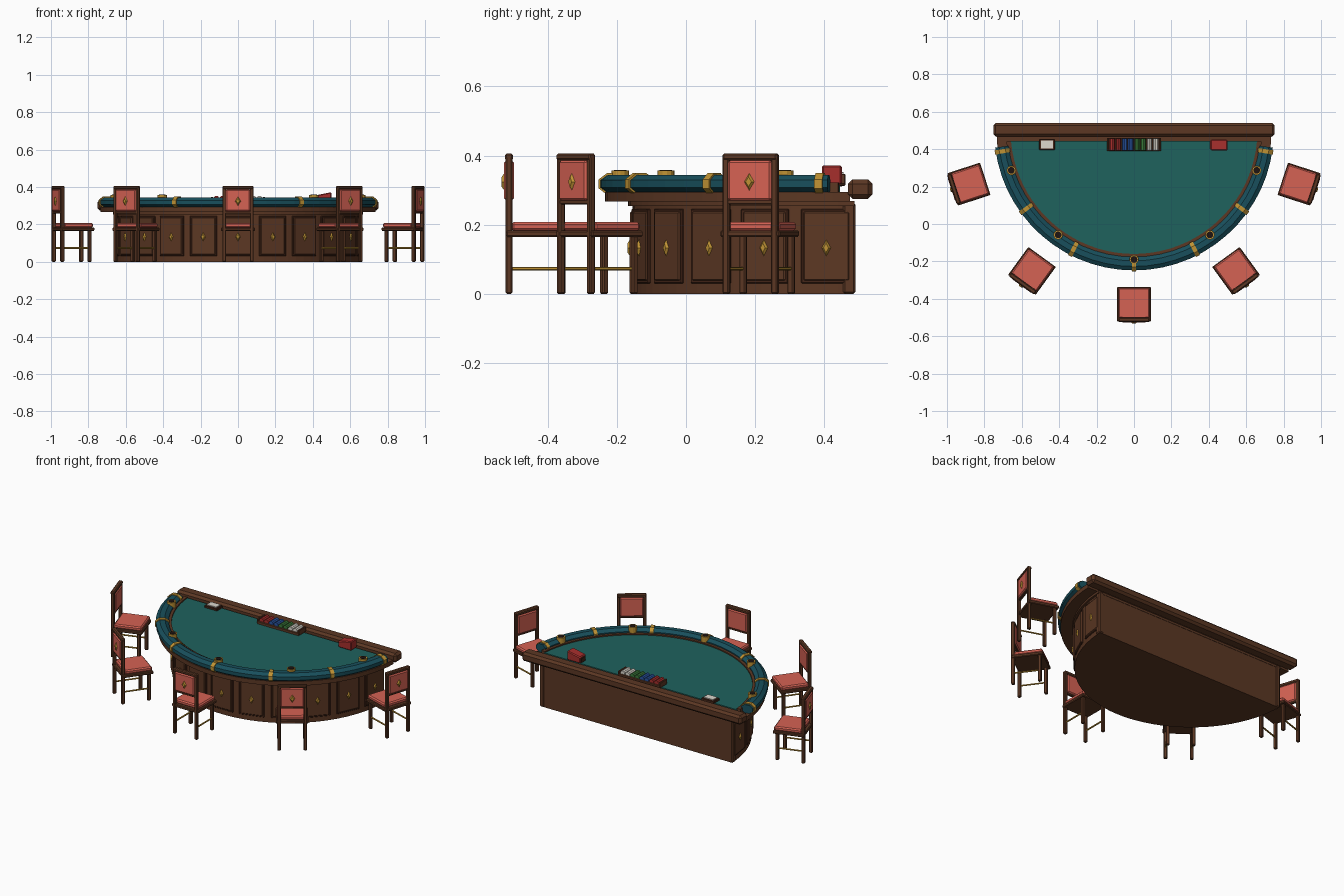
import bpy, bmesh
from math import radians, sin, cos, asin, pi
from mathutils import Matrix, Vector

if "Cube" in bpy.data.objects:
    bpy.data.objects.remove(bpy.data.objects["Cube"])

CY = 0.5  # y of the arc centre shared by table, rail and chairs


def mat(name, r, g, b):
    m = bpy.data.materials.new(name)
    m.diffuse_color = [(c / 255) ** 2.2 for c in (r, g, b)] + [1]
    m.use_nodes = True
    m.node_tree.nodes["Principled BSDF"].inputs["Base Color"].default_value = m.diffuse_color
    return m


WOOD = mat("wood", 92, 58, 40)
DARK = mat("dark_wood", 70, 42, 30)
FELT = mat("felt", 36, 98, 94)
PAD = mat("rail_pad", 30, 80, 92)
GOLD = mat("brass", 190, 145, 55)
RED = mat("red_leather", 212, 98, 84)
CRIMSON = mat("crimson", 165, 50, 48)
BLUE = mat("blue", 45, 85, 160)
GREEN = mat("green", 60, 120, 60)
WHITE = mat("white", 220, 215, 205)
BLACK = mat("cup_inside", 35, 26, 24)


def finish(name, bm, m, mw=None):
    bmesh.ops.recalc_face_normals(bm, faces=bm.faces)
    me = bpy.data.meshes.new(name)
    bm.to_mesh(me)
    bm.free()
    me.materials.append(m)
    ob = bpy.data.objects.new(name, me)
    bpy.context.collection.objects.link(ob)
    if mw is not None:
        ob.matrix_world = mw
    return ob


def box(name, c, s, m, bev=0.0, mw=None):
    """Bevelled box from centre and full size."""
    bm = bmesh.new()
    bmesh.ops.create_cube(bm, size=1, matrix=Matrix.Translation(c) @ Matrix.Diagonal((*s, 1)))
    if bev:
        bmesh.ops.bevel(bm, geom=bm.edges[:], offset=bev, segments=1, affect='EDGES')
    return finish(name, bm, m, mw)


def rod(name, a, b, r, m, sides=8, mw=None):
    """Cylinder between two points."""
    a, b = Vector(a), Vector(b)
    d = b - a
    rot = d.to_track_quat('Z', 'Y').to_matrix().to_4x4()
    bm = bmesh.new()
    bmesh.ops.create_cone(bm, cap_ends=True, segments=sides, radius1=r, radius2=r, depth=d.length,
                          matrix=Matrix.Translation((a + b) / 2) @ rot)
    return finish(name, bm, m, mw)


def prism(name, pts, z0, z1, m, bev=0.0):
    """Vertical extrusion of a plan outline."""
    bm = bmesh.new()
    f = bm.faces.new([bm.verts.new((x, y, z0)) for x, y in pts])
    ext = bmesh.ops.extrude_face_region(bm, geom=[f])
    top = [v for v in ext["geom"] if isinstance(v, bmesh.types.BMVert)]
    bmesh.ops.translate(bm, verts=top, vec=(0, 0, z1 - z0))
    return finish(name, bm, m)


def half_disc(r, y_back, n=44):
    """Arc outline closed by a straight back edge."""
    a = pi / 2 - asin((CY - y_back) / r)
    return [(r * sin(-a + 2 * a * i / n), CY - r * cos(-a + 2 * a * i / n)) for i in range(n + 1)]


def sweep(name, prof, a0, a1, n, m):
    """Sweep an (r, z) profile round the table arc; angles in degrees from the front."""
    bm = bmesh.new()
    rings = []
    for i in range(n + 1):
        a = radians(a0 + (a1 - a0) * i / n)
        rings.append([bm.verts.new((r * sin(a), CY - r * cos(a), z)) for r, z in prof])
    k = len(prof)
    for p, q in zip(rings, rings[1:]):
        for j in range(k):
            bm.faces.new((p[j], p[(j + 1) % k], q[(j + 1) % k], q[j]))
    bm.faces.new(rings[0])
    bm.faces.new(rings[-1])
    return finish(name, bm, m)


def octagon(r, z, hw, hh):
    return [(r + hw * cos(pi / 8 + i * pi / 4) / cos(pi / 8),
             z + hh * sin(pi / 8 + i * pi / 4) / cos(pi / 8)) for i in range(8)]


def polar(deg, r):
    """Frame on the arc whose local -y points outward."""
    return (Matrix.Translation((0, CY, 0)) @ Matrix.Rotation(radians(deg), 4, 'Z')
            @ Matrix.Translation((0, -r, 0)))


def diamond(name, y, z, w, h, mw):
    """Low pyramid-faced brass diamond pointing along local -y."""
    bm = bmesh.new()
    bmesh.ops.create_cone(bm, cap_ends=True, segments=4, radius1=1, radius2=0.55, depth=1)
    bm.transform(Matrix.Translation((0, y, z)) @ Matrix.Diagonal((w, 0.008, h, 1))
                 @ Matrix.Rotation(pi / 2, 4, 'X'))
    xs = max(abs(v.co.x) for v in bm.verts)
    if xs < w * 0.9:
        bmesh.ops.rotate(bm, verts=bm.verts, cent=(0, y, z), matrix=Matrix.Rotation(pi / 4, 3, 'Y'))
    return finish(name, bm, GOLD, mw)


# Pedestal with panels and corner posts
prism("pedestal", half_disc(0.655, 0.485), 0, 0.267, WOOD)
prism("pedestal_cornice", half_disc(0.668, 0.487), 0.254, 0.268, WOOD)
for i in range(-5, 6):
    f = polar(i * 180 / 11, 0.655)
    box("panel_frame", (0, 0.004, 0.138), (0.150, 0.014, 0.216), DARK, 0.003, f)
    box("panel", (0, 0.001, 0.138), (0.134, 0.016, 0.200), WOOD, 0.004, f)
    diamond("panel_diamond", -0.010, 0.133, 0.014, 0.025, f)
for s in (-1, 1):
    box("corner_post", (s * 0.647, 0.472, 0.132), (0.03, 0.036, 0.264), WOOD, 0.006)

# Table top: apron, felt, trim, back board
prism("apron", half_disc(0.735, 0.475), 0.267, 0.294, WOOD)
prism("felt", half_disc(0.665, 0.445), 0.29, 0.315, FELT)
sweep("felt_trim", [(0.66, 0.29), (0.685, 0.29), (0.685, 0.322), (0.66, 0.322)], -85, 85, 40, WOOD)
box("back_board", (0, 0.504, 0.303), (1.505, 0.072, 0.056), WOOD, 0.013)

# Padded arm rail with brass bands and cup holders
sweep("arm_rail", octagon(0.712, 0.318, 0.036, 0.026), -83, 83, 28, PAD)
for i in range(-3, 4):
    sweep("rail_band", octagon(0.712, 0.318, 0.041, 0.031), i * 27 - 0.9, i * 27 + 0.9, 1, GOLD)
for i in range(-2, 3):
    f = polar(i * 36, 0.69)
    rod("cup_holder", (0, 0, 0.31), (0, 0, 0.357), 0.025, GOLD, 12, f)
    rod("cup_hole", (0, 0, 0.33), (0, 0, 0.3585), 0.018, BLACK, 12, f)

# Chip tray
box("chip_tray", (0, 0.425, 0.322), (0.285, 0.072, 0.02), WOOD, 0.003)
for s in (-1, 1):
    box("tray_end", (s * 0.139, 0.425, 0.332), (0.01, 0.072, 0.03), WOOD, 0.002)
for i, m in enumerate((CRIMSON, CRIMSON, BLUE, BLUE, GREEN, GREEN, WHITE, WHITE)):
    x = (i - 3.5) * 0.033
    rod("chip_row", (x, 0.394, 0.338), (x, 0.456, 0.338), 0.015, m, 10)

# Card holder and card shoe
box("card_holder", (-0.465, 0.425, 0.32), (0.086, 0.058, 0.018), DARK, 0.003)
box("card_stack", (-0.465, 0.425, 0.328), (0.064, 0.042, 0.012), WHITE)
shoe = box("card_shoe", (0.455, 0.422, 0.343), (0.09, 0.058, 0.055), CRIMSON, 0.005)
for v in shoe.data.vertices:
    if v.co.z > 0.345:
        v.co.z += (v.co.x - 0.49) * 0.2
box("shoe_mouth", (0.413, 0.422, 0.332), (0.012, 0.046, 0.03), DARK, 0.002)

# Five chairs round the arc
for deg in (-72, -36, 0, 36, 72):
    f = polar(deg, 0.93)
    box("seat_frame", (0, 0.002, 0.174), (0.182, 0.184, 0.018), WOOD, 0.004, f)
    box("seat_cushion", (0, 0.007, 0.195), (0.168, 0.164, 0.026), RED, 0.007, f)
    for s in (-1, 1):
        box("front_leg", (s * 0.073, 0.072, 0.084), (0.02, 0.02, 0.168), WOOD, 0.004, f)
        box("back_post", (s * 0.074, -0.082, 0.199), (0.02, 0.02, 0.398), WOOD, 0.004, f)
        rod("side_stretcher", (s * 0.073, 0.072, 0.073), (s * 0.073, -0.08, 0.073), 0.005, GOLD, 6, f)
    box("top_rail", (0, -0.082, 0.396), (0.166, 0.024, 0.02), WOOD, 0.005, f)
    box("lower_back_rail", (0, -0.082, 0.266), (0.15, 0.016, 0.014), WOOD, 0.003, f)
    box("back_cushion", (0, -0.082, 0.328), (0.132, 0.028, 0.116), RED, 0.006, f)
    diamond("back_diamond", -0.099, 0.324, 0.016, 0.026, f)
